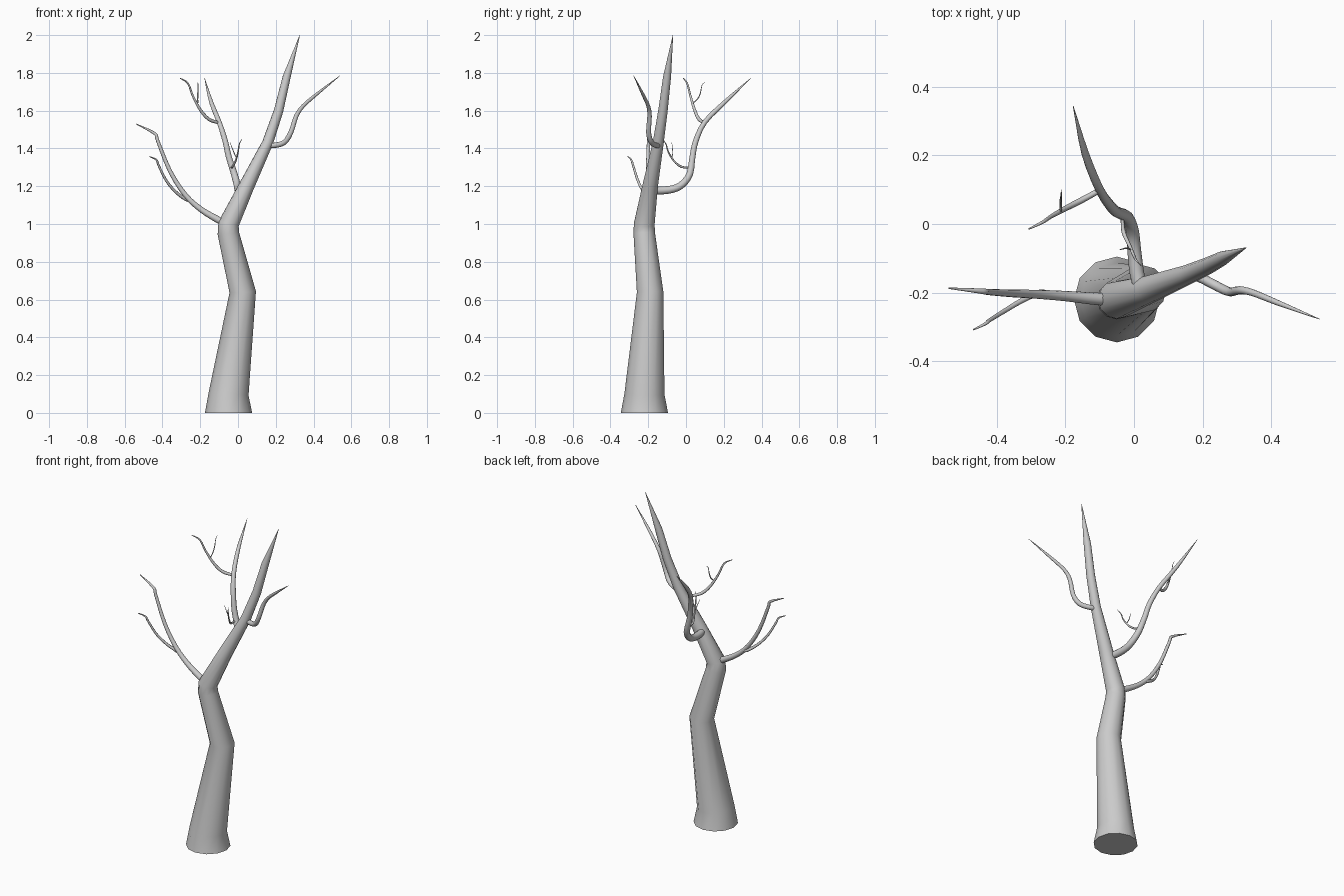
import bpy, bmesh
from mathutils import Vector
from math import cos, sin, tau


def smooth_path(pts, steps):
    """Catmull-Rom interpolation of (x, y, z, radius) points."""
    v = [Vector(p) for p in pts]
    v = [v[0] * 2 - v[1]] + v + [v[-1] * 2 - v[-2]]
    out = []
    for i in range(1, len(v) - 2):
        a, b, c, d = v[i - 1:i + 3]
        for s in range(steps):
            t = s / steps
            out.append(0.5 * (2 * b + (c - a) * t + (2 * a - 5 * b + 4 * c - d) * t ** 2
                              + (3 * b - a - 3 * c + d) * t ** 3))
    return out + [v[-2]]


def limb(name, pts, sides=12, steps=3, start_dir=None):
    """Tapered tube swept along (x, y, z, radius) points."""
    path = smooth_path(pts, steps) if steps > 1 else [Vector(p) for p in pts]
    pos = [p.to_3d() for p in path]
    bm = bmesh.new()
    rings, side = [], Vector((1, 0, 0))
    for i, p in enumerate(pos):
        t = Vector()
        if i > 0:
            t += (p - pos[i - 1]).normalized()
        if i < len(pos) - 1:
            t += (pos[i + 1] - p).normalized()
        if i == 0 and start_dir:
            t = Vector(start_dir)
        t.normalize()
        if i == 0 and abs(t.x) > 0.8:
            side = Vector((0, 1, 0))
        side = (side - t * side.dot(t)).normalized()
        up = t.cross(side)
        r = max(path[i][3], 0.0008)
        rings.append([bm.verts.new(p + r * (side * cos(tau * k / sides) + up * sin(tau * k / sides)))
                      for k in range(sides)])
    for a, b in zip(rings, rings[1:]):
        for k in range(sides):
            n = (k + 1) % sides
            bm.faces.new((a[k], a[n], b[n], b[k]))
    bm.faces.new(rings[0][::-1])
    bm.faces.new(rings[-1])
    me = bpy.data.meshes.new(name)
    bm.to_mesh(me)
    bm.free()
    ob = bpy.data.objects.new(name, me)
    bpy.context.collection.objects.link(ob)
    bpy.context.view_layer.objects.active = ob
    ob.select_set(True)
    bpy.ops.object.shade_smooth_by_angle(angle=0.9)
    ob.select_set(False)
    return ob


# Trunk with its crooked leader
limb("trunk", [(-.05, -.22, 0, .125), (-.05, -.22, .1, .106), (.025, -.19, .64, .07),
               (-.051, -.221, .95, .057), (-.05, -.221, 1.0, .055), (.045, -.19, 1.2, .041),
               (.157, -.147, 1.43, .029), (.215, -.122, 1.6, .025), (.258, -.1, 1.78, .021),
               (.327, -.069, 2.0, .001)], steps=1, start_dir=(0, 0, 1))

# Left branch and its fork
limb("left_branch", [(-.05, -.221, .995, .018), (-.11, -.218, 1.025, .018), (-.2, -.21, 1.08, .015),
                     (-.28, -.205, 1.155, .013), (-.36, -.202, 1.28, .011), (-.425, -.198, 1.44, .009),
                     (-.442, -.196, 1.48, .008), (-.54, -.187, 1.53, .002)])
limb("left_fork", [(-.24, -.207, 1.12, .007), (-.275, -.2, 1.13, .009), (-.33, -.225, 1.17, .008),
                   (-.38, -.255, 1.23, .007), (-.42, -.28, 1.31, .006), (-.432, -.29, 1.34, .005),
                   (-.468, -.308, 1.357, .002)], sides=8)

# Back branch, fork and twigs
limb("back_branch", [(.02, -.19, 1.18, .02), (.008, -.14, 1.177, .021), (.0, -.07, 1.185, .02),
                     (-.005, -.02, 1.21, .019), (-.02, .02, 1.265, .018), (-.05, .035, 1.36, .016),
                     (-.068, .052, 1.44, .015), (-.1, .1, 1.54, .013), (-.142, .205, 1.645, .011),
                     (-.177, .343, 1.772, .001)])
limb("back_fork", [(-.1, .098, 1.535, .008), (-.155, .068, 1.555, .009), (-.2, .045, 1.605, .008),
                   (-.24, .023, 1.68, .006), (-.265, .006, 1.745, .005), (-.307, -.015, 1.772, .002)], sides=8)
limb("back_twig", [(-.213, .036, 1.64, .003), (-.214, .06, 1.66, .0035), (-.213, .075, 1.69, .003),
                   (-.212, .085, 1.735, .002), (-.212, .1, 1.75, .001)], sides=6)
limb("inner_twig", [(-.034, .015, 1.3, .005), (-.03, -.025, 1.303, .006), (-.012, -.065, 1.335, .005),
                    (.001, -.095, 1.385, .004), (.006, -.105, 1.42, .003), (.021, -.122, 1.45, .001)], sides=8)
limb("inner_twig_fork", [(-.008, -.076, 1.35, .002), (-.02, -.07, 1.375, .0025),
                         (-.03, -.072, 1.4, .002), (-.042, -.075, 1.432, .001)], sides=6)

# Right branch
limb("right_branch", [(.155, -.147, 1.42, .014), (.19, -.155, 1.416, .014), (.245, -.183, 1.432, .014),
                      (.28, -.198, 1.485, .013), (.308, -.193, 1.57, .012), (.345, -.2, 1.625, .01),
                      (.42, -.23, 1.69, .008), (.54, -.277, 1.785, .001)])
